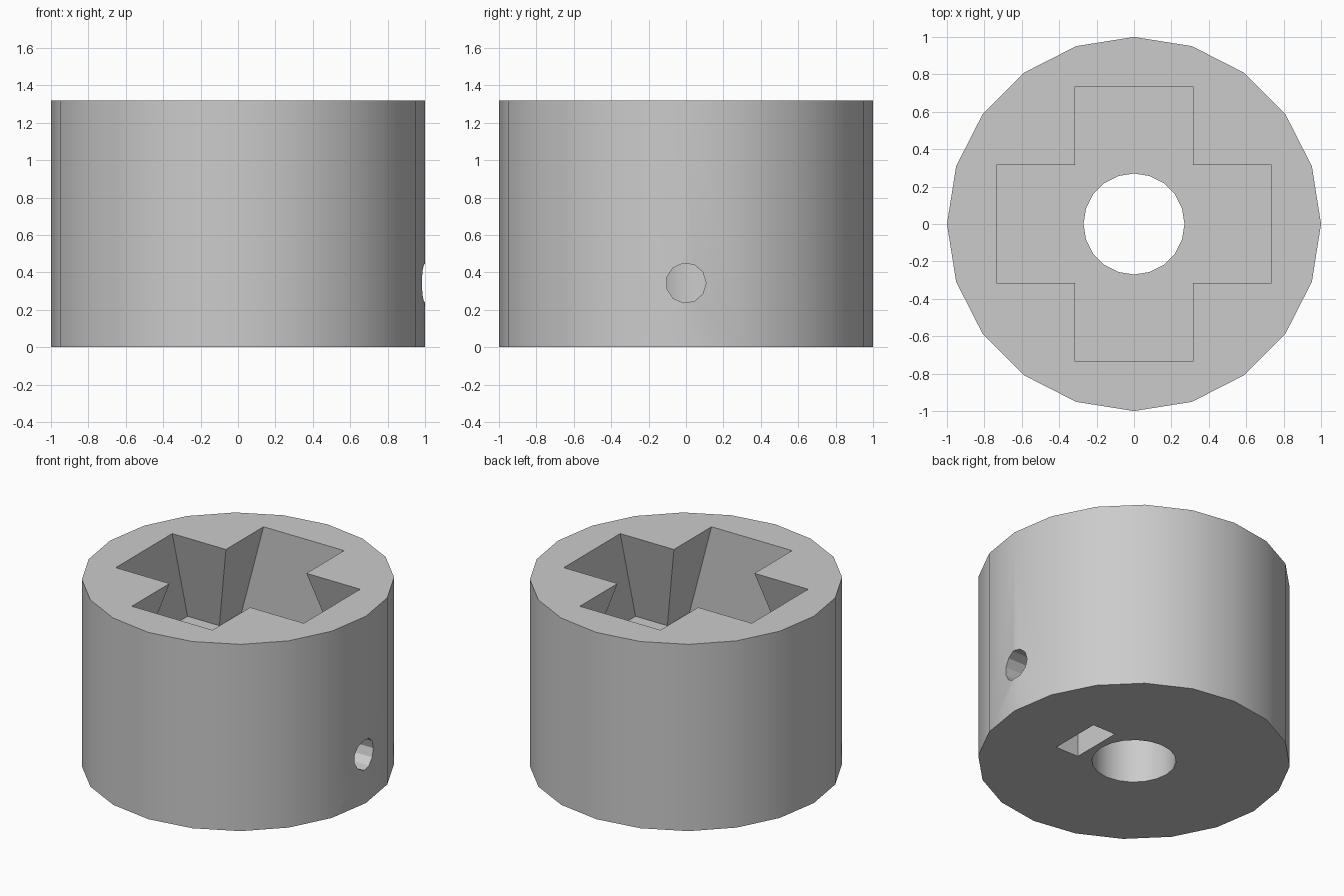
import bpy
import bmesh
from math import pi, radians
from mathutils import Matrix, Vector

HEIGHT = 1.32
FLOOR = 0.67          # floor of the cross pocket
ARM = 0.735           # half length of each pocket arm
TOP_W, LOW_W = 0.315, 0.486   # half widths of an arm at the rim and at the floor

if "Cube" in bpy.data.objects:
    bpy.data.objects.remove(bpy.data.objects["Cube"], do_unlink=True)

grey = bpy.data.materials.new("plain grey")
grey.use_nodes = True
colour = (0.6, 0.6, 0.6, 1)
grey.diffuse_color = colour
grey.node_tree.nodes["Principled BSDF"].inputs["Base Color"].default_value = colour


def make_object(name, bm):
    bmesh.ops.recalc_face_normals(bm, faces=bm.faces)
    mesh = bpy.data.meshes.new(name)
    bm.to_mesh(mesh)
    bm.free()
    mesh.materials.append(grey)
    obj = bpy.data.objects.new(name, mesh)
    bpy.context.collection.objects.link(obj)
    return obj


def cylinder(name, radius, depth, sides, matrix):
    bm = bmesh.new()
    bmesh.ops.create_cone(bm, cap_ends=True, segments=sides, radius1=radius,
                          radius2=radius, depth=depth, matrix=matrix)
    return make_object(name, bm)


def box(name, size, centre):
    bm = bmesh.new()
    bmesh.ops.create_cube(bm, size=1, matrix=Matrix.Translation(centre)
                          @ Matrix.Diagonal((*size, 1)))
    return make_object(name, bm)


def pocket_arm(name, angle):
    """Bar that widens toward the floor, with upright ends."""
    bm = bmesh.new()
    rise = 0.1
    slope = (LOW_W - TOP_W) / (HEIGHT - FLOOR)
    top = HEIGHT + rise
    for z, w in ((FLOOR, LOW_W), (top, TOP_W - slope * rise)):
        for x, y in ((-1, -1), (1, -1), (1, 1), (-1, 1)):
            bm.verts.new((x * ARM, y * w, z))
    bmesh.ops.convex_hull(bm, input=bm.verts)
    bmesh.ops.dissolve_limit(bm, angle_limit=0.01, verts=bm.verts, edges=bm.edges)
    bmesh.ops.rotate(bm, verts=bm.verts, matrix=Matrix.Rotation(angle, 3, 'Z'))
    return make_object(name, bm)


# Round body
middle = Matrix.Translation((0, 0, HEIGHT / 2))
body = cylinder("socket_body", 1, HEIGHT, 20, middle @ Matrix.Rotation(pi / 2, 4, 'Z'))

# Cross pocket, shaft bore, side screw hole and nut slot in the underside
screw_axis = Matrix.Translation((0.6, 0, 0.343)) @ Matrix.Rotation(pi / 2, 4, 'Y')
cutters = [
    pocket_arm("pocket_arm_x", 0),
    pocket_arm("pocket_arm_y", pi / 2),
    cylinder("shaft_bore", 0.27, HEIGHT * 2, 20, middle),
    cylinder("screw_hole", 0.107, 1.2, 11, screw_axis @ Matrix.Rotation(pi / 2, 4, 'Z')
             @ Matrix.Rotation(-pi / 2, 4, 'Z')),
    box("nut_slot", (0.18, 0.37, 1.0), Vector((0.405, 0, -0.02))),
]

bpy.context.view_layer.objects.active = body
for cutter in cutters:
    cutter.hide_render = True
    mod = body.modifiers.new(cutter.name, 'BOOLEAN')
    mod.operation = 'DIFFERENCE'
    mod.solver = 'EXACT'
    mod.object = cutter
    bpy.ops.object.modifier_apply(modifier=mod.name)
for cutter in cutters:
    bpy.data.objects.remove(cutter, do_unlink=True)

# Smooth walls with sharp rims
bpy.ops.object.select_all(action='DESELECT')
body.select_set(True)
bpy.ops.object.shade_smooth_by_angle(angle=radians(30))
